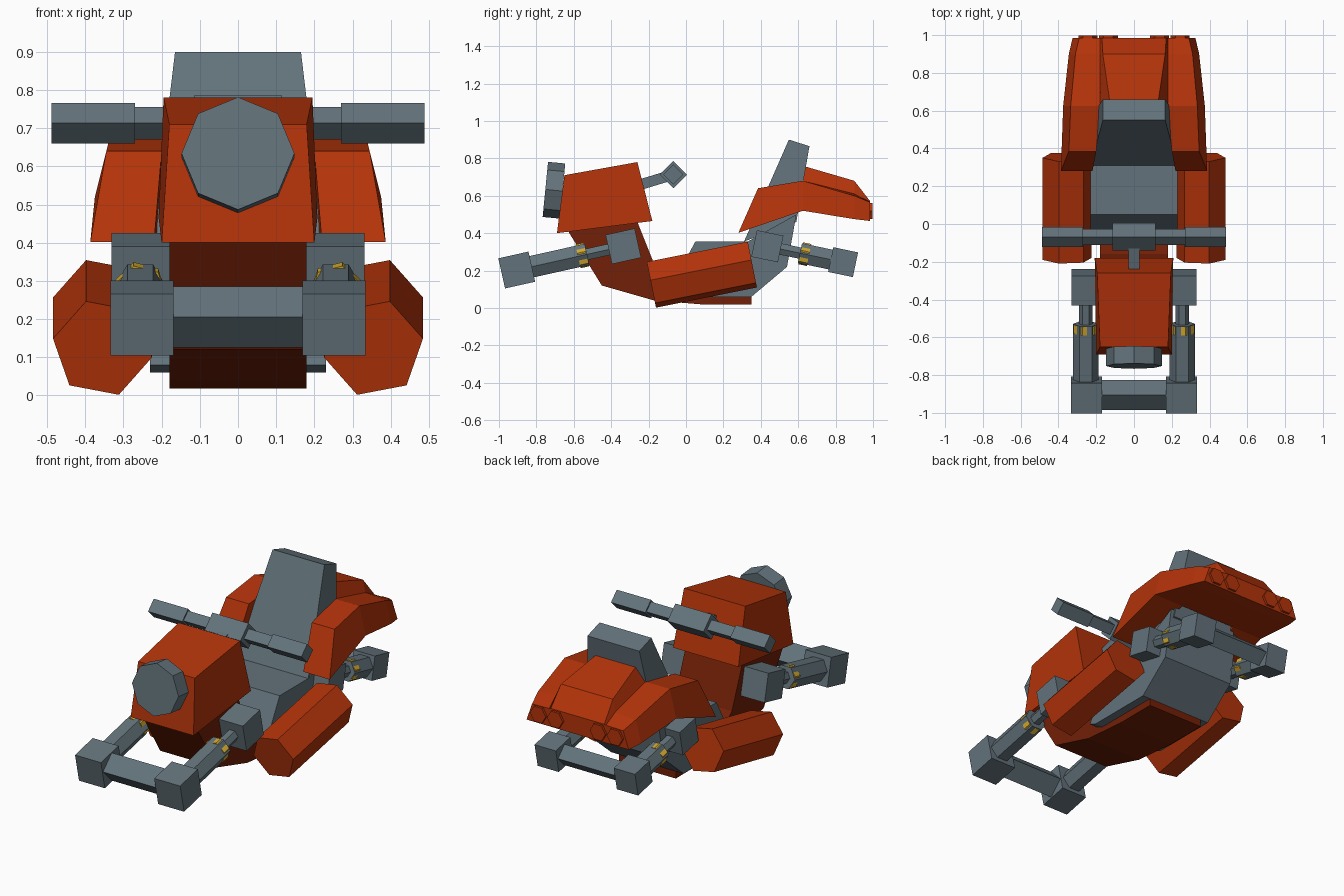
import bpy, bmesh, math
from mathutils import Vector

if "Cube" in bpy.data.objects:
    bpy.data.objects.remove(bpy.data.objects["Cube"], do_unlink=True)


def material(name, rgb):
    m = bpy.data.materials.new(name)
    m.use_nodes = True
    m.diffuse_color = (*rgb, 1)
    m.node_tree.nodes["Principled BSDF"].inputs["Base Color"].default_value = (*rgb, 1)
    return m


ORANGE = material("burnt orange paint", (0.45, 0.033, 0.003))
RUST = material("dark rust paint", (0.17, 0.014, 0.002))
GREY = material("blue grey metal", (0.125, 0.17, 0.197))
YELLOW = material("yellow collar", (0.65, 0.4, 0.03))


def loft(name, rings, mat):
    """Skin a row of equal-length point rings and cap both ends."""
    bm = bmesh.new()
    rows = [[bm.verts.new(p) for p in ring] for ring in rings]
    n = len(rows[0])
    for a, b in zip(rows, rows[1:]):
        for i in range(n):
            j = (i + 1) % n
            bm.faces.new((a[i], a[j], b[j], b[i]))
    bm.faces.new(rows[0])
    bm.faces.new(rows[-1])
    bmesh.ops.recalc_face_normals(bm, faces=bm.faces)
    mesh = bpy.data.meshes.new(name)
    bm.to_mesh(mesh)
    bm.free()
    mesh.materials.append(mat)
    obj = bpy.data.objects.new(name, mesh)
    bpy.context.collection.objects.link(obj)
    return obj


def prism(name, a, b, radius, sides, mat, spin=0):
    """Regular prism between two points; spin is in degrees."""
    a, b = Vector(a), Vector(b)
    axis = (b - a).normalized()
    u = Vector((0, 1, 0)) if abs(axis.x) > 0.9 else Vector((1, 0, 0))
    v = u.cross(axis)
    if v.z < 0:
        v.negate()
    angles = [math.radians(spin + 360 * i / sides) for i in range(sides)]
    ring = [radius * (math.cos(t) * u + math.sin(t) * v) for t in angles]
    return loft(name, [[a + p for p in ring], [b + p for p in ring]], mat)


def block(name, x, y, z, size, slope, mat):
    """Cube pitched to follow a strut of the given slope."""
    d = Vector((0, 1, slope)).normalized() * size / 2
    c = Vector((x, y, z))
    return prism(name, c - d, c + d, size * math.sqrt(0.5), 4, mat, 45)


def slab(name, profile, mat):
    """Symmetric body from (y, z, half width) profile points."""
    return loft(name, [[(s * w, y, z) for y, z, w in profile] for s in (-1, 1)], mat)


# Lower hull
slab("hull", [(y, z, 0.18) for y, z in (
    (-0.63, 0.41), (-0.45, 0.12), (-0.17, 0.04), (0.1, 0.018), (0.35, 0.018),
    (0.35, 0.07), (0, 0.08), (-0.16, 0.21), (-0.26, 0.46))], RUST)

# Nose cowl and headlight
slab("nose_cowl", [(-0.65, 0.71, 0.18), (-0.26, 0.78, 0.195),
                   (-0.18, 0.465, 0.208), (-0.69, 0.4, 0.2)], ORANGE)
prism("headlight", (0, -0.66, 0.625), (0, -0.752, 0.634), 0.148, 8, GREY)

# Handlebar
BAR_Y, BAR_Z = -0.068, 0.713
prism("handlebar_stem", (0, -0.26, 0.655), (0, BAR_Y, BAR_Z), 0.04, 4, GREY, 45)
for name, x0, x1, r in (("handlebar_clamp", -0.115, 0.115, 0.073),
                        ("handlebar", -0.28, 0.28, 0.042)):
    prism(name, (x0, BAR_Y, BAR_Z), (x1, BAR_Y, BAR_Z), r, 4, GREY)

# Seat and backrest
slab("seat", [(y, z, 0.23) for y, z in (
    (0.05, 0.355), (-0.1, 0.08), (-0.05, 0.06), (0.35, 0.06),
    (0.54, 0.22), (0.59, 0.5), (0.33, 0.355))], GREY)
slab("backrest", [(0.55, 0.9, 0.165), (0.66, 0.865, 0.165),
                  (0.59, 0.46, 0.21), (0.31, 0.355, 0.23)], GREY)


# Rear cowl: central hump and two forward arms
def full_ring(y, half):
    right = [(x, y, z) for x, z in half]
    return right + [(-x, y, z) for x, z in reversed(half)]


loft("rear_cowl", [
    full_ring(0.625, [(0.125, 0.76), (0.18, 0.68), (0.335, 0.68), (0.375, 0.52)]),
    full_ring(0.9, [(0.165, 0.68), (0.18, 0.61), (0.31, 0.6), (0.345, 0.475)]),
    full_ring(0.985, [(0.17, 0.57), (0.18, 0.567), (0.29, 0.565), (0.325, 0.465)]),
], ORANGE)

for s, side in ((1, "left"), (-1, "right")):
    loft(side + "_cowl_arm", [
        [(s * 0.2, 0.385, 0.64), (s * 0.345, 0.385, 0.64),
         (s * 0.387, 0.28, 0.402), (s * 0.22, 0.28, 0.402)],
        [(s * 0.18, 0.625, 0.68), (s * 0.335, 0.625, 0.68),
         (s * 0.375, 0.625, 0.52), (s * 0.18, 0.625, 0.52)]], ORANGE)
    for label, x in (("inner", 0.136), ("outer", 0.244)):
        prism(f"{side}_{label}_tail_lamp", (s * x, 0.96, 0.519),
              (s * x, 0.998, 0.519), 0.05, 6, ORANGE)

    # Hand grips
    prism(side + "_grip", (s * 0.27, BAR_Y, BAR_Z), (s * 0.488, BAR_Y, BAR_Z),
          0.053, 4, GREY)

    # Hexagonal side pods
    prism(side + "_pod", (s * 0.355, -0.185, 0.124), (s * 0.355, 0.355, 0.232),
          0.132, 6, ORANGE, 11 * s)

    # Front and rear struts: inner block, rod, sleeve, collar, end block
    for end, inner, outer, sizes, sleeve, r in (
            ("front", (-0.335, 0.33), (-0.905, 0.203), (0.16, 0.165), 0.34, 0.067),
            ("rear", (0.435, 0.33), (0.84, 0.245), (0.145, 0.135), 0.43, 0.062)):
        x = s * 0.256
        a, b = Vector((x, *inner)), Vector((x, *outer))
        slope = (b.z - a.z) / (b.y - a.y)
        start = a.lerp(b, sleeve)
        along = (b - a).normalized()
        tag = f"{end}_{side}_"
        block(tag + "inner_block", s * 0.252, *inner, sizes[0], slope, GREY)
        block(tag + "end_block", s * 0.252, *outer, sizes[1], slope, GREY)
        prism(tag + "rod", a, start, 0.035, 6, GREY)
        prism(tag + "sleeve", start, b, r, 6, GREY)
        prism(tag + "collar", start + along * 0.004, start + along * 0.05,
              r, 6, YELLOW, 15 * s)

# Cross bars joining the strut ends
prism("front_cross_bar", (-0.18, -0.905, 0.205), (0.18, -0.905, 0.205), 0.08, 4, GREY)
prism("rear_cross_bar", (-0.19, 0.84, 0.245), (0.19, 0.84, 0.245), 0.06, 4, GREY)
